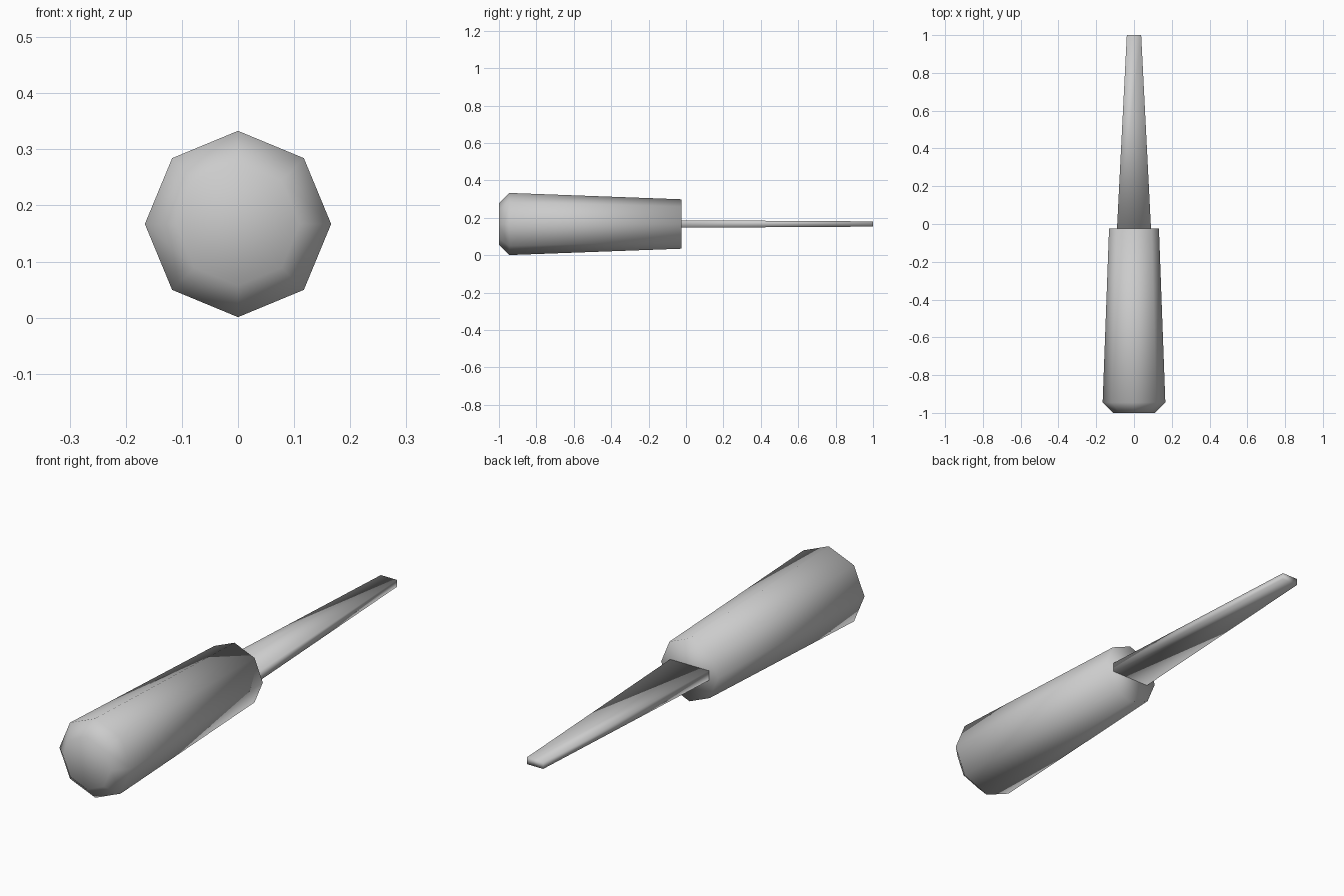
import bpy
from math import cos, sin, pi

cube = bpy.data.objects.get("Cube")
if cube:
    bpy.data.objects.remove(cube, do_unlink=True)

AXIS_Z = 0.167

grey = bpy.data.materials.new("plain grey")
grey.use_nodes = True
colour = (0.6, 0.6, 0.6, 1)
grey.diffuse_color = colour
grey.node_tree.nodes["Principled BSDF"].inputs["Base Color"].default_value = colour


def loft(name, sections):
    """Join equal-sided (y, outline) sections along y, capped at both ends."""
    n = len(sections[0][1])
    verts = [(x, y, AXIS_Z + z) for y, outline in sections for x, z in outline]
    faces = [(r * n + i, r * n + (i + 1) % n,
              (r + 1) * n + (i + 1) % n, (r + 1) * n + i)
             for r in range(len(sections) - 1) for i in range(n)]
    faces.append(tuple(reversed(range(n))))
    faces.append(tuple(range(len(verts) - n, len(verts))))
    # outlines run clockwise seen from the front, so faces point outward
    mesh = bpy.data.meshes.new(name)
    mesh.from_pydata(verts, [], faces)
    mesh.materials.append(grey)
    mesh.shade_smooth()
    obj = bpy.data.objects.new(name, mesh)
    bpy.context.collection.objects.link(obj)
    return obj


def octagon(r):
    return [(r * sin(i * pi / 4), r * cos(i * pi / 4)) for i in range(8)]


def rectangle(w, h):
    return [(w, h), (w, -h), (-w, -h), (-w, h)]


# Tapered handle with a chamfered butt
loft("handle", [(-1, octagon(0.11)), (-0.945, octagon(0.166)), (-0.024, octagon(0.132))])

# Flat tapered blade
loft("blade", [(-0.024, rectangle(0.09, 0.02)), (1, rectangle(0.038, 0.014))])
